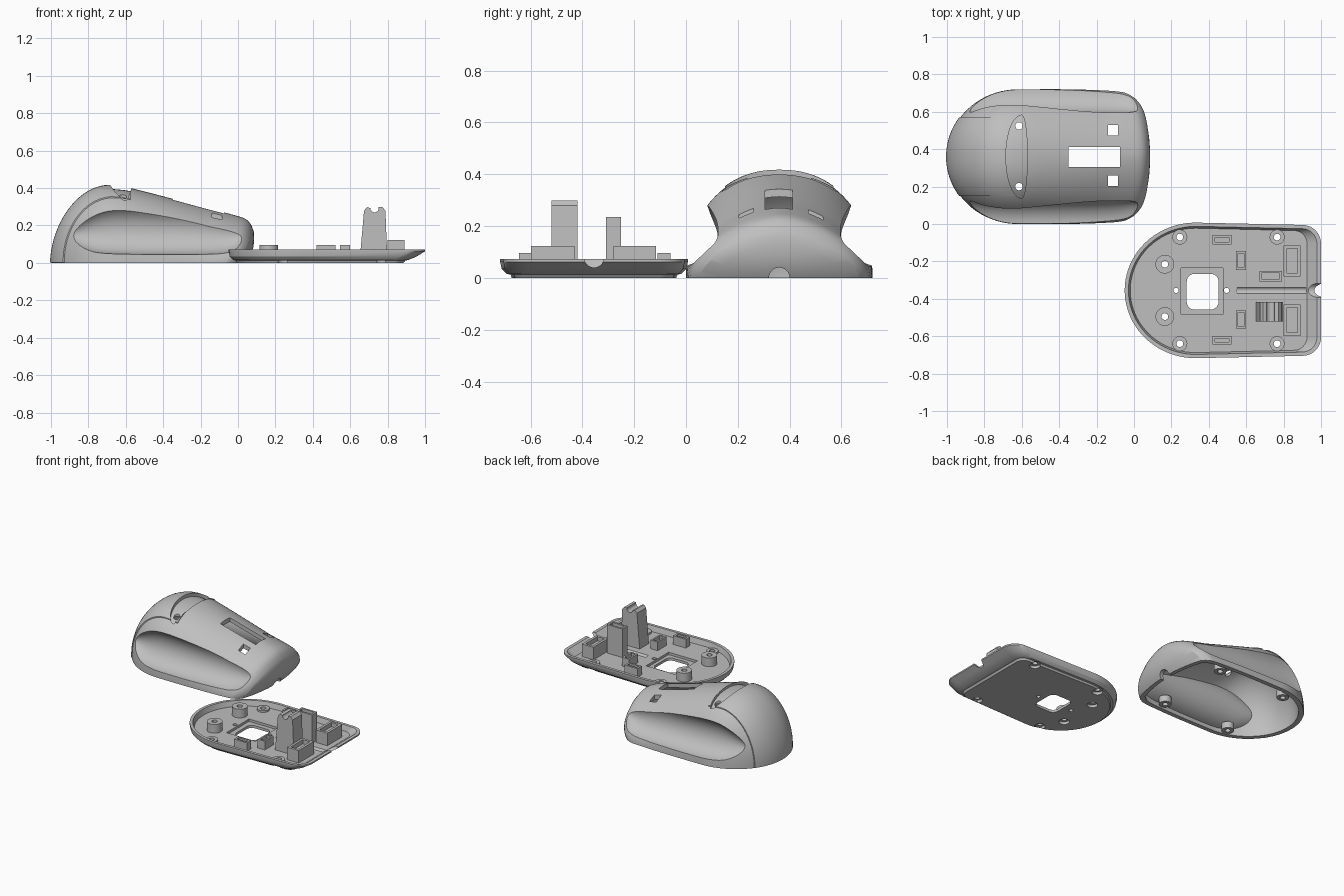
import bpy, bmesh, math

if "Cube" in bpy.data.objects:
    bpy.data.objects.remove(bpy.data.objects["Cube"])

grey = bpy.data.materials.new("light grey plastic")
grey.diffuse_color = (0.52, 0.52, 0.52, 1)
grey.use_nodes = True
grey.node_tree.nodes["Principled BSDF"].inputs["Base Color"].default_value = grey.diffuse_color

def boolean(ob, other, op='DIFFERENCE', keep=False):
    old = ob.data.copy()
    m = ob.modifiers.new("b", 'BOOLEAN')
    m.operation, m.solver, m.object = op, 'EXACT', other
    bpy.context.view_layer.objects.active = ob
    bpy.ops.object.modifier_apply(modifier=m.name)
    if not ob.data.vertices:
        ob.data = old
    if not keep:
        bpy.data.objects.remove(other)

def smooth(ob, angle=30):
    bpy.ops.object.select_all(action='DESELECT')
    ob.select_set(True)
    bpy.context.view_layer.objects.active = ob
    bpy.ops.object.shade_smooth_by_angle(angle=math.radians(angle))

def loft(name, rings):
    """Closed rings joined in order, both ends filled."""
    bm = bmesh.new()
    vs = [[bm.verts.new(p) for p in r] for r in rings]
    n = len(vs[0])
    for a, b in zip(vs, vs[1:]):
        for i in range(n):
            bm.faces.new((a[i], a[(i + 1) % n], b[(i + 1) % n], b[i]))
    bm.faces.new(vs[0])
    bm.faces.new(vs[-1])
    bmesh.ops.recalc_face_normals(bm, faces=bm.faces)
    me = bpy.data.meshes.new(name)
    bm.to_mesh(me)
    bm.free()
    me.materials.append(grey)
    ob = bpy.data.objects.new(name, me)
    bpy.context.collection.objects.link(ob)
    return ob

def prism(name, pts, z0, z1):
    return loft(name, [[(x, y, z) for x, y in pts] for z in (z0, z1)])

def box(name, x0, x1, y0, y1, z0, z1):
    return prism(name, [(x0, y0), (x1, y0), (x1, y1), (x0, y1)], z0, z1)

def circle(r, n=28):
    return [(r * math.cos(i * math.tau / n), r * math.sin(i * math.tau / n)) for i in range(n)]

def rod(name, x, y, r, z0, z1):
    return prism(name, [(x + a, y + b) for a, b in circle(r)], z0, z1)

def rod_x(name, y, z, r, x0, x1):
    return loft(name, [[(x, y + a, z + b) for a, b in circle(r)] for x in (x0, x1)])

def curve(pts, x):
    """Smooth interpolation through (x, value) points."""
    if x <= pts[0][0]:
        return pts[0][1]
    for i in range(len(pts) - 1):
        (xa, a), (xb, b) = pts[i], pts[i + 1]
        if x <= xb:
            pa, pb = pts[max(i - 1, 0)], pts[min(i + 2, len(pts) - 1)]
            ma, mb = (b - pa[1]) / (xb - pa[0]), (pb[1] - a) / (pb[0] - xa)
            t, d = (x - xa) / (xb - xa), xb - xa
            return ((2*t**3 - 3*t*t + 1) * a + (t**3 - 2*t*t + t) * d * ma
                    + (3*t*t - 2*t**3) * b + (t**3 - t*t) * d * mb)
    return pts[-1][1]

CY = 0.36      # shell centre line
HEIGHT = [(-0.68, .413), (-0.6, .405), (-0.5, .382), (-0.25, .316), (0, .25), (0.045, .232),
          (0.07, .205), (0.085, .165)]
WIDTH = [(-0.62, .36), (-0.35, .36), (-0.1, .352), (0, .346), (0.045, .34), (0.07, .325), (0.085, .305)]

def dome(name, t=0.0):
    """Palm-shaped solid, inset by t."""
    n, rings = 48, []
    xs = [-0.62 - 0.38 * math.cos(math.pi / 2 * i / 20) for i in range(1, 20)]
    xs = [-0.9995] + xs + [-0.62 + i * 0.62 / 20 for i in range(21)] + [.02, .04, .055, .07, .08, .085]
    slices = [(x, 1) for x in xs] + [(.086, s) for s in (.8, .55, .3, .05)]
    sx, sy, sz = 1 - t / .54, 1 - t / .36, 1 - t / .415
    for x, s in slices:
        w = .36 * (1 - ((x + .62) / .38) ** 2) ** .5 if x < -.62 else curve(WIDTH, x)
        h = .413 * (1 - ((x + .68) / .32) ** 2) ** .56 if x < -.68 else curve(HEIGHT, x)
        p = 2.2 - .48 * min(1, max(0, (x + .6) / .45))
        f = min(1, max(0, (x + .25) / .3)) ** 2
        ring = []
        for i in range(n + 1):
            c, q = math.cos(math.pi * i / n), math.sin(math.pi * i / n)
            y = s * w * math.copysign(abs(c) ** (2 / p), c)
            z = s * h * max(q, 0) ** (2 / p) if 0 < i < n else 0
            dx = f * (.045 * (y / .3) ** 2 + .04 * max(0, 1 - z / .12) ** 2)
            ring.append(((x - dx + .4575) * sx - .4575, CY + y * sy, z * sz - (.003 if t > 0 else 0)))
        rings.append(ring)
    return loft(name, rings)

LOW = [(-0.9, .08), (-0.75, .052), (-0.3, .045), (-.05, .048), (.045, .06)]
TOP = [(-0.9, .23), (-0.75, .295), (-0.65, .312), (-0.4, .305), (-0.2, .292), (.045, .235)]

def scoop(side, t=0.0):
    """Side grip hollow, grown by t."""
    rings = []
    for k in range(41):
        u = -math.cos(math.pi * k / 40)
        x = -.4425 + (.4775 + t) * u
        e = max(.03, (1 - abs(u) ** 12) ** .5)
        lo, hi = curve(LOW, x), curve(TOP, x)
        zc, hz = (lo + hi) / 2, ((hi - lo) / 2 + t) * e
        d = (.128 + t) * (.75 + .25 * e)
        rings.append([(x, CY + side * (.36 - d * a), zc + hz * b) for a, b in circle(1, 40)])
    return loft("scoop", rings)

# Upper shell: hollow dome with scooped sides
shell = dome("upper_shell")
core = dome("core", .03)
for s in (-1, 1):
    boolean(shell, scoop(s))
    boolean(core, scoop(s, .022))
boolean(shell, core)

# Raised palm panel at the rear
panel = dome("palm_panel", -.005)
boolean(panel, box("trim", -1.1, -.575, .15, .57, .002, .6), 'INTERSECT')
hollow = dome("hollow", .015)
boolean(panel, hollow, keep=True)

# Crescent groove in front of the panel
turn = [math.pi * (i / 24 - .5) for i in range(25)]
arc = [(-.6 - .085 * math.cos(a), CY + .222 * math.sin(a)) for a in turn]
arc += [(-.6 + .03 * math.cos(a), CY - .222 * math.sin(a)) for a in turn[1:-1]]
groove = prism("groove", arc, .2, .6)
boolean(groove, hollow)
boolean(panel, groove, keep=True)
boolean(shell, groove)

# Wheel slot, button windows, light holes and cable notch
boolean(shell, box("slot", -.35, -.075, .305, .412, .1, .6))
for y in (.232, .5):
    boolean(shell, box("window", -.14, -.085, y - .028, y + .028, .12, .6))
for y in (.2, .525):
    boolean(shell, rod("hole", -.615, y, .02, .2, .6))
boolean(shell, rod_x("notch", CY, 0, .04, -.05, .2))
smooth(shell)
smooth(panel)

# Screw posts under the shell
for x in (-.705, -.185):
    for s in (-1, 1):
        post = rod("shell_screw_post", x, CY + s * .272, .04, .001, .046)
        boolean(post, rod("bore", x, CY + s * .272, .018, -.01, .04))
        smooth(post)

BY = -.355     # base centre line
def outline(inset, front, z):
    pts = [(.33 + (.38 - inset) * math.cos(a), BY + (.3625 - inset) * math.sin(a), z)
           for a in [math.pi * (.5 + i / 40) for i in range(41)]]
    r, w = .1 - inset, .35 - inset
    for s, a0 in ((-1, -.5), (1, 0)):
        pts += [(front - r + r * math.cos(a), BY + s * (w - r) + r * math.sin(a), z)
                for a in [math.pi * (a0 + i / 20) for i in range(11)]]
    return pts

# Base tray: outside up, over the rim, down to the floor
FLOOR = .035
base = loft("base_tray", [outline(*r) for r in (
    (.045, .885, 0), (.04, .895, .013), (.025, .91, .015), (.006, .955, .034), (0, 1, .062), (0, 1, .072),
    (.02, .978, .072), (.03, .925, FLOOR))])
boolean(base, box("pocket", .25, .475, -.485, -.235, .018, .1))
window = [(.367 + sx * .045 + .04 * math.cos(a), -.362 + sy * .055 + .04 * math.sin(a))
          for sx, sy, q in ((1, 1, 0), (-1, 1, 1), (-1, -1, 2), (1, -1, 3))
          for a in [math.pi / 2 * (q + i / 6) for i in range(7)]]
boolean(base, prism("window", window, -.1, .1))
boolean(base, rod_x("channel", BY, .046, .02, .55, .92))
boolean(base, rod_x("notch", BY, .078, .038, .9, 1.1))
for x in (.225, .495):
    boolean(base, rod("hole", x, BY, .014, -.1, .1))

# Screw seats with countersunk holes, and tall ring bosses
for s in (-1, 1):
    for x, y, rad, top in ((.245, .285, .04, .048), (.765, .285, .04, .048), (.165, .14, .05, .096)):
        boss = rod("ring_boss" if top > .09 else "screw_seat", x, BY + s * y, rad, FLOOR - .004, top)
        boolean(boss, rod("bore", x, BY + s * y, .018, 0, .2))
        boolean(base, rod("bore", x, BY + s * y, .018, -.1, .2))
        boolean(base, rod("sink", x, BY + s * y, .034, -.05, .019))
        smooth(boss)
smooth(base)

# Open-topped brackets: x0, x1, y0, y1, top, wall
for name, x0, x1, y0, y1, top, wall in (
        ("side_clip", .42, .52, -.11, -.06, .096, .013), ("side_clip", .42, .52, -.645, -.598, .096, .013),
        ("board_clip", .545, .60, -.245, -.145, .096, .012), ("board_clip", .545, .60, -.56, -.462, .096, .012),
        ("switch_holder", .80, .89, -.28, -.115, .123, .017), ("switch_holder", .80, .89, -.598, -.43, .123, .017),
        ("wheel_support", .67, .79, -.308, -.25, .235, .013)):
    b = box(name, x0, x1, y0, y1, FLOOR - .004, top)
    boolean(b, box("recess", x0 + wall, x1 - wall, y0 + wall, y1 - wall, top - .03, top + .1))

# Tapered wheel tower with a rounded axle notch
side = [(.652, FLOOR - .004), (.798, FLOOR - .004), (.788, .28), (.772, .298), (.752, .298)]
side += [(.73 + .022 * math.cos(a), .292 - .022 * math.sin(a)) for a in [math.pi * i / 10 for i in range(11)]]
side += [(.69, .298), (.674, .28)]
loft("wheel_tower", [[(x, y, z) for x, z in side] for y in (-.52, -.418)])
